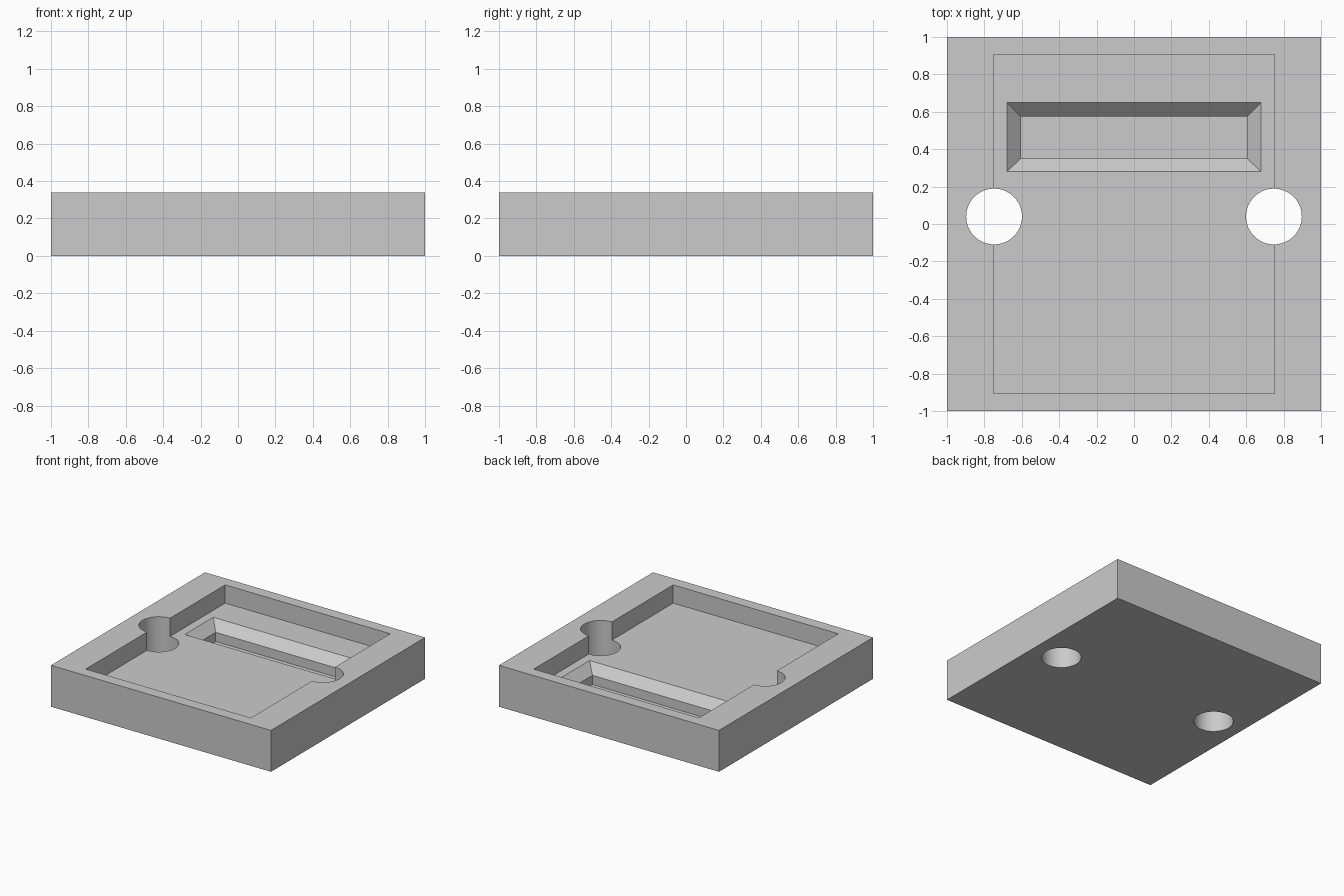
import bpy
import bmesh

cube = bpy.data.objects.get("Cube")
if cube:
    bpy.data.objects.remove(cube, do_unlink=True)

HEIGHT = 0.34
POCKET_Z = 0.19
THROAT_Z = 0.115
WELL_Z = 0.04

grey = bpy.data.materials.new("plain grey")
grey.use_nodes = True
grey.diffuse_color = (0.6, 0.6, 0.6, 1)
grey.node_tree.nodes["Principled BSDF"].inputs["Base Color"].default_value = (0.6, 0.6, 0.6, 1)


def loft(name, rings):
    """Closed solid through rectangles given as (half width, y min, y max, z)."""
    bm = bmesh.new()
    loops = [[bm.verts.new(p) for p in
              ((-w, y0, z), (w, y0, z), (w, y1, z), (-w, y1, z))]
             for w, y0, y1, z in rings]
    for a, b in zip(loops, loops[1:]):
        for i in range(4):
            j = (i + 1) % 4
            bm.faces.new((a[i], a[j], b[j], b[i]))
    bm.faces.new(loops[0])
    bm.faces.new(loops[-1])
    bmesh.ops.recalc_face_normals(bm, faces=bm.faces)
    mesh = bpy.data.meshes.new(name)
    bm.to_mesh(mesh)
    bm.free()
    mesh.materials.append(grey)
    obj = bpy.data.objects.new(name, mesh)
    bpy.context.collection.objects.link(obj)
    return obj


def cut(target, cutter):
    mod = target.modifiers.new("cut", "BOOLEAN")
    mod.operation = "DIFFERENCE"
    mod.solver = "EXACT"
    mod.object = cutter
    cutter.hide_render = True
    bpy.ops.object.select_all(action="DESELECT")
    bpy.context.view_layer.objects.active = target
    target.select_set(True)
    bpy.ops.object.modifier_apply(modifier=mod.name)
    bpy.data.objects.remove(cutter, do_unlink=True)


# Square block
tray = loft("tray", [(1, -1, 1, 0), (1, -1, 1, HEIGHT)])

# Shallow pocket stepping down into a chamfered well
cut(tray, loft("recess_cutter", [
    (0.75, -0.905, 0.905, HEIGHT + 0.1),
    (0.75, -0.905, 0.905, POCKET_Z),
    (0.68, 0.28, 0.65, POCKET_Z),
    (0.605, 0.35, 0.575, THROAT_Z),
    (0.605, 0.35, 0.575, WELL_Z),
]))

# Round through holes on both side walls
for side in (-1, 1):
    bpy.ops.mesh.primitive_cylinder_add(
        vertices=64, radius=0.149, depth=1, location=(side * 0.748, 0.04, HEIGHT / 2))
    hole = bpy.context.object
    hole.name = "hole_cutter"
    hole.data.materials.append(grey)
    cut(tray, hole)

# Smooth the hole walls, keep every edge crisp
bpy.ops.object.shade_smooth_by_angle(angle=0.5)
